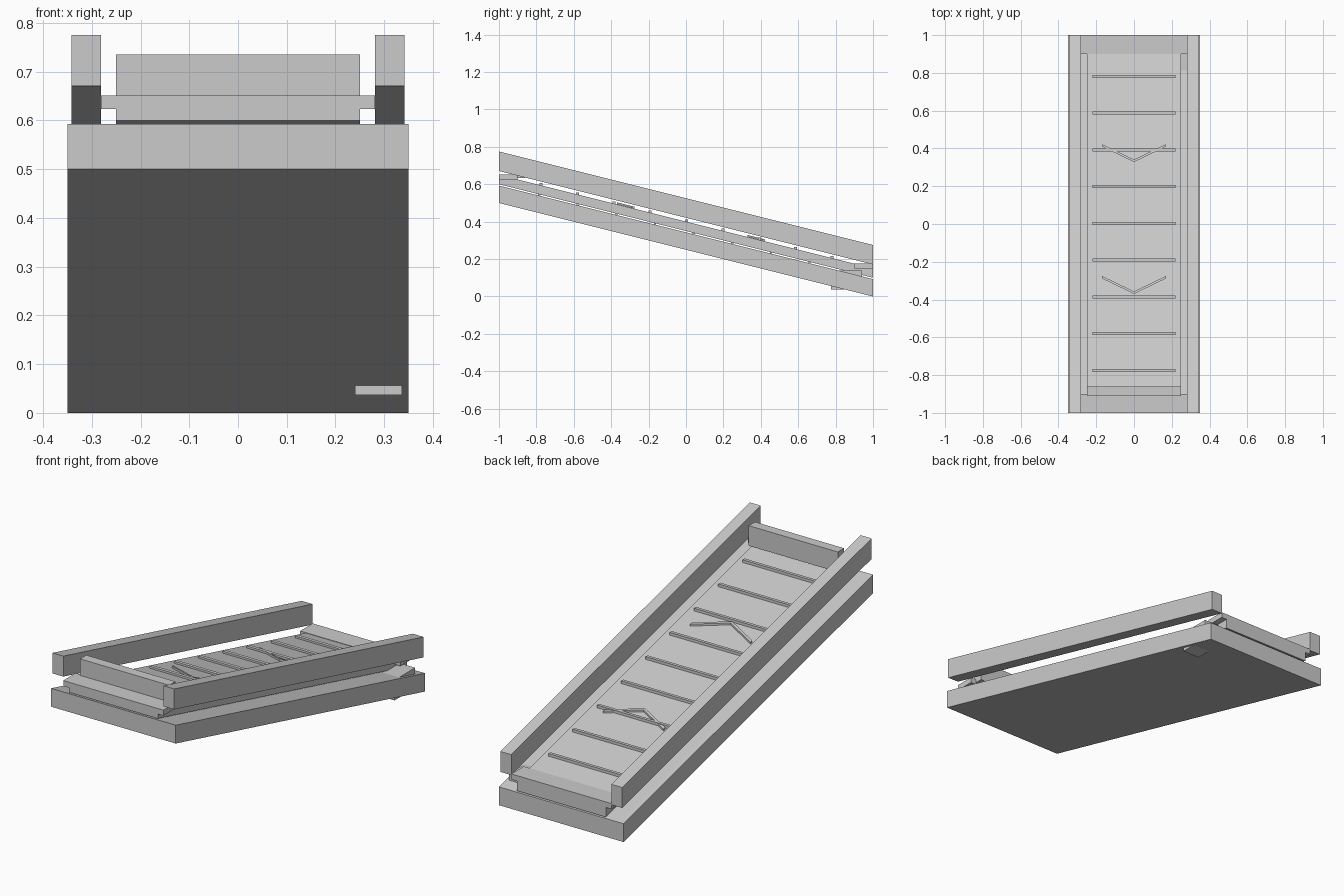
import bpy

if "Cube" in bpy.data.objects:
    bpy.data.objects.remove(bpy.data.objects["Cube"])

SLOPE = -0.25


def mesh(name, verts, faces):
    me = bpy.data.meshes.new(name)
    me.from_pydata(verts, [], faces)
    me.update()
    ob = bpy.data.objects.new(name, me)
    bpy.context.collection.objects.link(ob)
    return ob


def prism(name, outline, z0, z1, slope=0.0):
    """Vertical prism from a counter-clockwise xy outline, sheared along y."""
    n = len(outline)
    verts = [(x, y, z + slope * y) for z in (z0, z1) for x, y in outline]
    faces = [tuple(range(n - 1, -1, -1)), tuple(range(n, 2 * n))]
    faces += [(i, (i + 1) % n, n + (i + 1) % n, n + i) for i in range(n)]
    return mesh(name, verts, faces)


def box(name, x0, x1, y0, y1, z0, z1, slope=0.0):
    return prism(name, [(x0, y0), (x1, y0), (x1, y1), (x0, y1)], z0, z1, slope)


# Sloping base and conveyor deck (heights given at y = 0)
box("base_slab", -0.35, 0.35, -1, 1, 0.25, 0.343, SLOPE)
box("conveyor_deck", -0.25, 0.25, -1, 1, 0.35, 0.40, SLOPE)

# Side rails
for side, a, b in (("left", -0.342, -0.281), ("right", 0.281, 0.342)):
    box(side + "_rail", a, b, -1, 1, 0.421, 0.525, SLOPE)

# Level plates at both ends and the stop board at the high end
box("high_end_plate", -0.281, 0.281, -1, -0.9, 0.623, 0.651)
box("low_end_plate", -0.281, 0.281, 0.9, 1, 0.149, 0.177)
box("stop_board", -0.25, 0.25, -0.91, -0.86, 0.633, 0.735)

# Cleats on the belt surface
for i in range(9):
    y = 0.003 + (i - 4) * 0.1945
    z = 0.40 + SLOPE * y
    box(f"belt_cleat_{i + 1}", -0.22, 0.22, y - 0.008, y + 0.008, z - 0.004, z + 0.012)

# Cleats on the underside of the belt
for i in range(9):
    y = -0.785 + i * 0.2065
    z = 0.35 + SLOPE * y
    box(f"return_cleat_{i + 1}", -0.22, 0.22, y - 0.006, y + 0.006, z - 0.007, z + 0.004)

# Direction chevrons
for i, y in enumerate((-0.37, 0.328)):
    w = 0.013
    outline = [(0, y), (0.17, y + 0.082), (0.17, y + 0.082 + w),
               (0, y + w), (-0.17, y + 0.082 + w), (-0.17, y + 0.082)]
    prism(f"chevron_{i + 1}", outline, 0.401, 0.411, SLOPE)

# Drive motor housing passing through the base near the low end
box("motor_housing", 0.24, 0.336, 0.775, 0.94, 0.037, 0.14)
